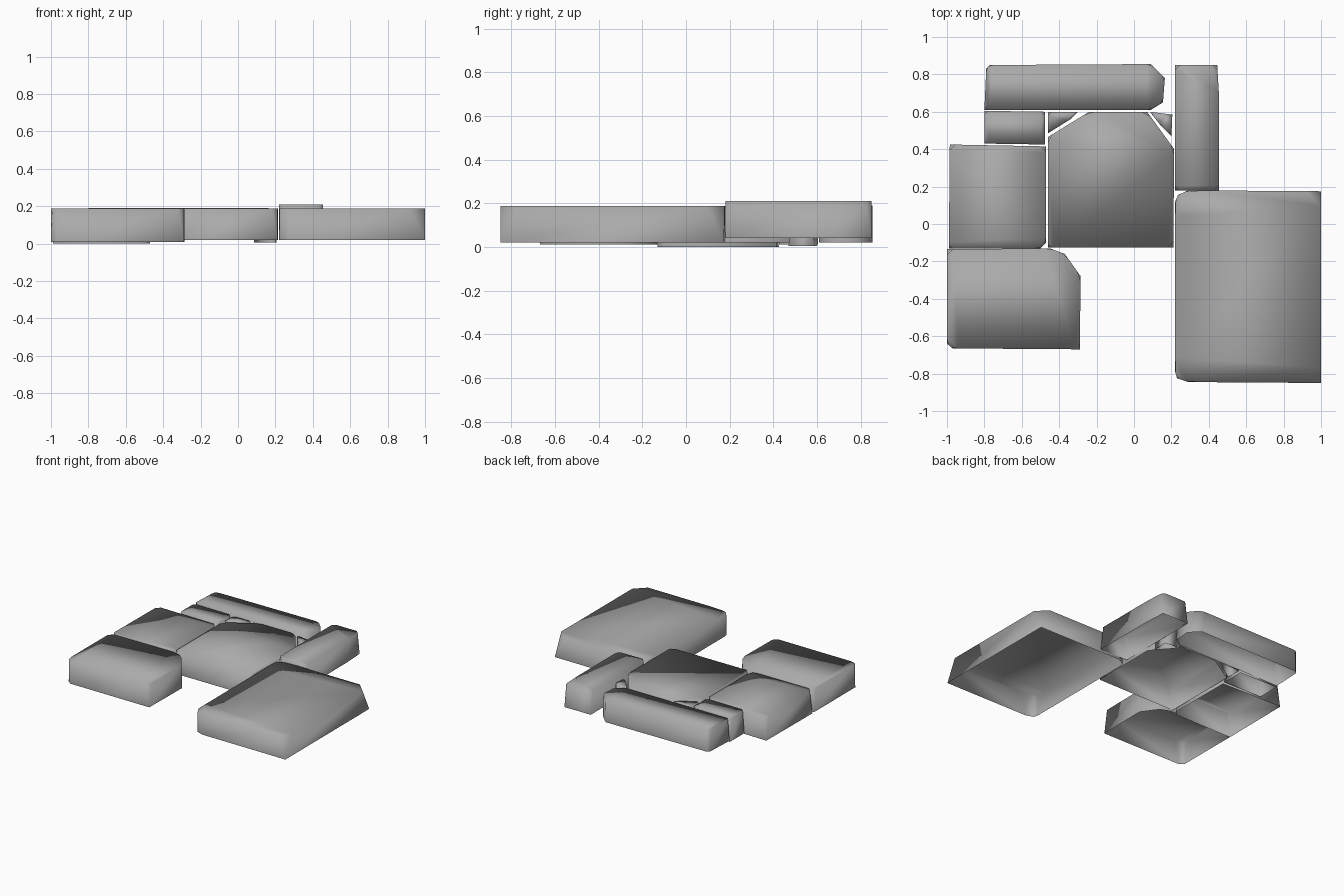
import bpy, bmesh
from mathutils import Vector

if "Cube" in bpy.data.objects:
    bpy.data.objects.remove(bpy.data.objects["Cube"])

# name: (outline seen from above, bottom z, top z, corner cut)
STONES = {
    "large_slab": ([(.22, -.79), (.23, -.825), (.29, -.845), (1, -.85), (1, .175), (.29, .18),
                    (.235, .155), (.22, .12)], .02, .187, .08),
    "centre_slab": ([(-.46, -.125), (.21, -.125), (.215, .40), (.07, .60), (-.24, .60),
                     (-.46, .465)], .02, .188, .03),
    "middle_left_slab": ([(-.99, -.13), (-.50, -.13), (-.47, -.10), (-.47, .415), (-.985, .425)],
                         0, .185, .03),
    "front_left_slab": ([(-1, -.64), (-.97, -.665), (-.29, -.67), (-.285, -.28), (-.37, -.16),
                         (-.45, -.13), (-1, -.135)], .01, .187, .03),
    "long_back_stone": ([(-.80, .61), (.09, .61), (.155, .65), (.165, .78), (.09, .855),
                         (-.77, .85), (-.79, .83)], .02, .19, .02),
    "narrow_right_stone": ([(.22, .18), (.455, .18), (.455, .68), (.445, .85), (.22, .85)],
                           .04, .21, .025),
    "small_square_stone": ([(-.80, .43), (-.475, .425), (-.475, .60), (-.80, .605)],
                           .01, .188, .02),
    "left_wedge_stone": ([(-.46, .485), (-.34, .56), (-.30, .60), (-.46, .60)], .02, .185, .02),
    "right_wedge_stone": ([(.14, .53), (.20, .47), (.205, .585), (.085, .60)], .005, .18, .02),
}

grey = bpy.data.materials.new("stone_grey")
grey.diffuse_color = (.4, .4, .4, 1)
grey.use_nodes = True
grey.node_tree.nodes["Principled BSDF"].inputs["Base Color"].default_value = grey.diffuse_color


def stone(name, outline, bottom, top, cut):
    """Hollow paving stone: corners taper to a cut at the top, open underneath."""
    bm = bmesh.new()
    pts = [Vector(p) for p in outline]
    n = len(pts)
    lower = [bm.verts.new((p.x, p.y, bottom)) for p in pts]
    upper = []  # two top points per corner, one on each neighbouring edge
    for i, p in enumerate(pts):
        pair = []
        for q in (pts[i - 1], pts[(i + 1) % n]):
            d = q - p
            t = p + d.normalized() * min(cut, d.length * .25)
            pair.append(bm.verts.new((t.x, t.y, top)))
        upper.append(pair)
    cap = bm.faces.new([v for pair in upper for v in pair])
    for i in range(n):
        j = (i + 1) % n
        bm.faces.new((lower[i], lower[j], upper[j][0], upper[i][1]))  # side wall
        bm.faces.new((lower[i], upper[i][1], upper[i][0]))            # cut corner
    bm.normal_update()
    bmesh.ops.triangulate(bm, faces=[cap], ngon_method='BEAUTY')
    for f in bm.faces:
        f.smooth = True
    me = bpy.data.meshes.new(name)
    bm.to_mesh(me)
    bm.free()
    me.materials.append(grey)
    bpy.context.collection.objects.link(bpy.data.objects.new(name, me))


for name, spec in STONES.items():
    stone(name, *spec)
